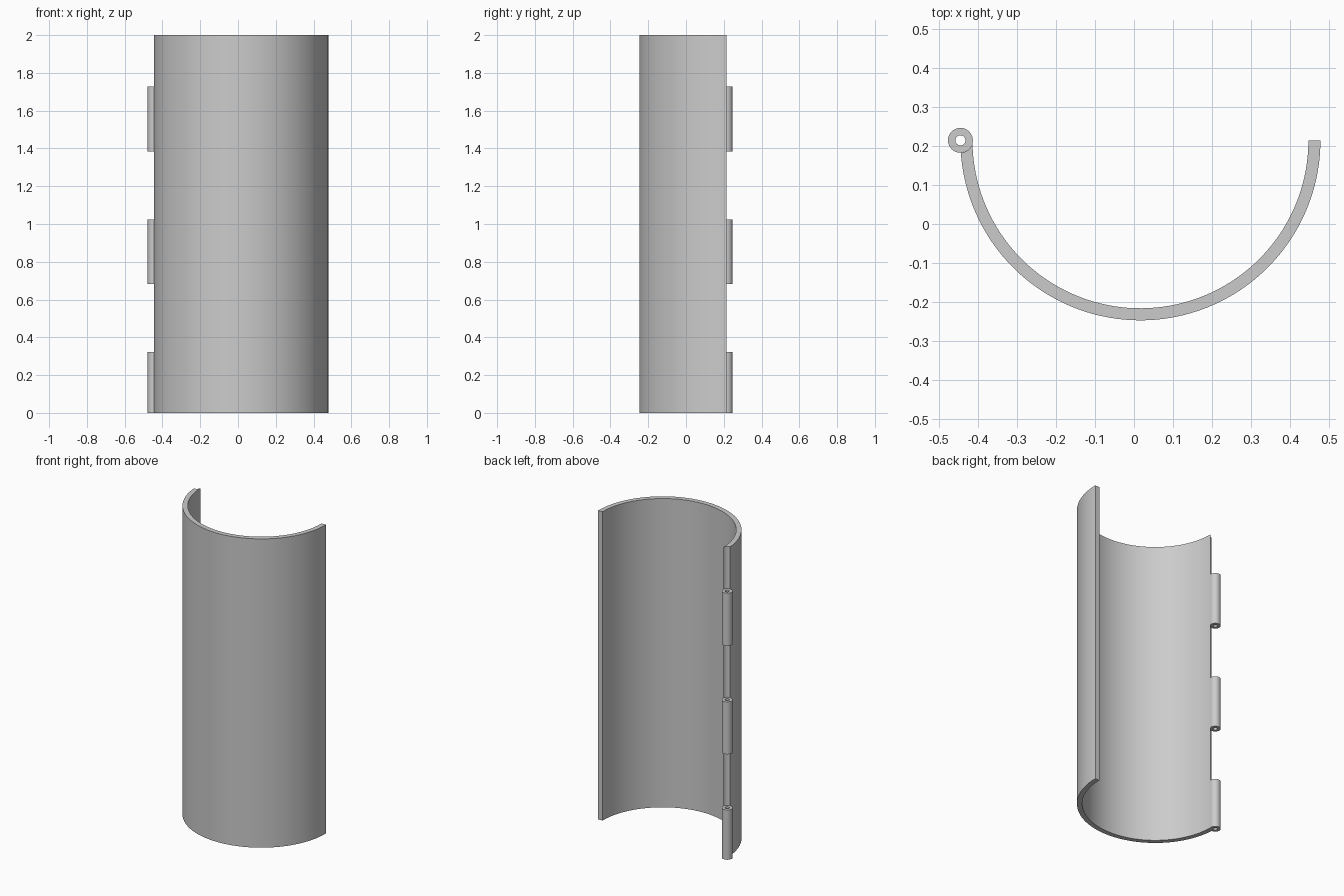
import bpy, bmesh
from math import pi, sin, cos, acos, asin, atan2, radians

if "Cube" in bpy.data.objects:
    bpy.data.objects.remove(bpy.data.objects["Cube"], do_unlink=True)

HEIGHT = 2.0
R_OUT, R_IN = 0.4625, 0.4315          # shell radii
CX, CY = 0.0165, 0.215                # shell axis
PIN_R, HOLE_R = 0.032, 0.013          # hinge barrel radii
PIN_X = CX - R_OUT                    # barrel axis lies on the outer surface

grey = bpy.data.materials.new("plain_grey")
grey.use_nodes = True
colour = (0.6, 0.6, 0.6, 1.0)
grey.diffuse_color = colour
grey.node_tree.nodes["Principled BSDF"].inputs["Base Color"].default_value = colour


def arc(cx, cy, r, a, b, n):
    """Points on an arc from angle a to angle b."""
    angles = [a + (b - a) * i / n for i in range(n + 1)]
    return [(cx + r * cos(t), cy + r * sin(t)) for t in angles]


def finish(name, bm):
    bmesh.ops.recalc_face_normals(bm, faces=bm.faces)
    mesh = bpy.data.meshes.new(name)
    bm.to_mesh(mesh)
    bm.free()
    mesh.materials.append(grey)
    obj = bpy.data.objects.new(name, mesh)
    bpy.context.collection.objects.link(obj)
    bpy.ops.object.select_all(action="DESELECT")
    obj.select_set(True)
    bpy.context.view_layer.objects.active = obj
    bpy.ops.object.shade_smooth_by_angle(angle=radians(30))
    return obj


def extrude_up(bm, faces, height):
    out = bmesh.ops.extrude_face_region(bm, geom=faces, use_keep_orig=True)
    moved = [v for v in out["geom"] if isinstance(v, bmesh.types.BMVert)]
    bmesh.ops.translate(bm, vec=(0, 0, height), verts=moved)


# Half-round shell, its hinge edge hollowed to seat the barrels
trim_out = 2 * asin(PIN_R / (2 * R_OUT))
trim_in = acos((R_OUT**2 + R_IN**2 - PIN_R**2) / (2 * R_OUT * R_IN))
outer = arc(CX, CY, R_OUT, 0, -pi + trim_out, 72)
inner = arc(CX, CY, R_IN, -pi + trim_in, 0, 72)
start = atan2(outer[-1][1] - CY, outer[-1][0] - PIN_X)
end = atan2(inner[0][1] - CY, inner[0][0] - PIN_X)
seat = arc(PIN_X, CY, PIN_R, start, end, 8)[1:-1]

bm = bmesh.new()
profile = [bm.verts.new((x, y, 0)) for x, y in outer + seat + inner]
extrude_up(bm, [bm.faces.new(profile)], HEIGHT)
finish("half_shell", bm)

# Hollow hinge barrels
spans = {"lower": (0, 0.323), "middle": (0.683, 1.023), "upper": (1.385, 1.727)}
SIDES = 32
for label, (z0, z1) in spans.items():
    bm = bmesh.new()
    rim, bore = [
        [bm.verts.new((x, y, z0)) for x, y in arc(PIN_X, CY, r, 0, 2 * pi, SIDES)[:-1]]
        for r in (PIN_R, HOLE_R)
    ]
    ring = []
    for i in range(SIDES):
        j = (i + 1) % SIDES
        ring.append(bm.faces.new((rim[i], rim[j], bore[j], bore[i])))
    extrude_up(bm, ring, z1 - z0)
    finish(label + "_hinge_barrel", bm)
